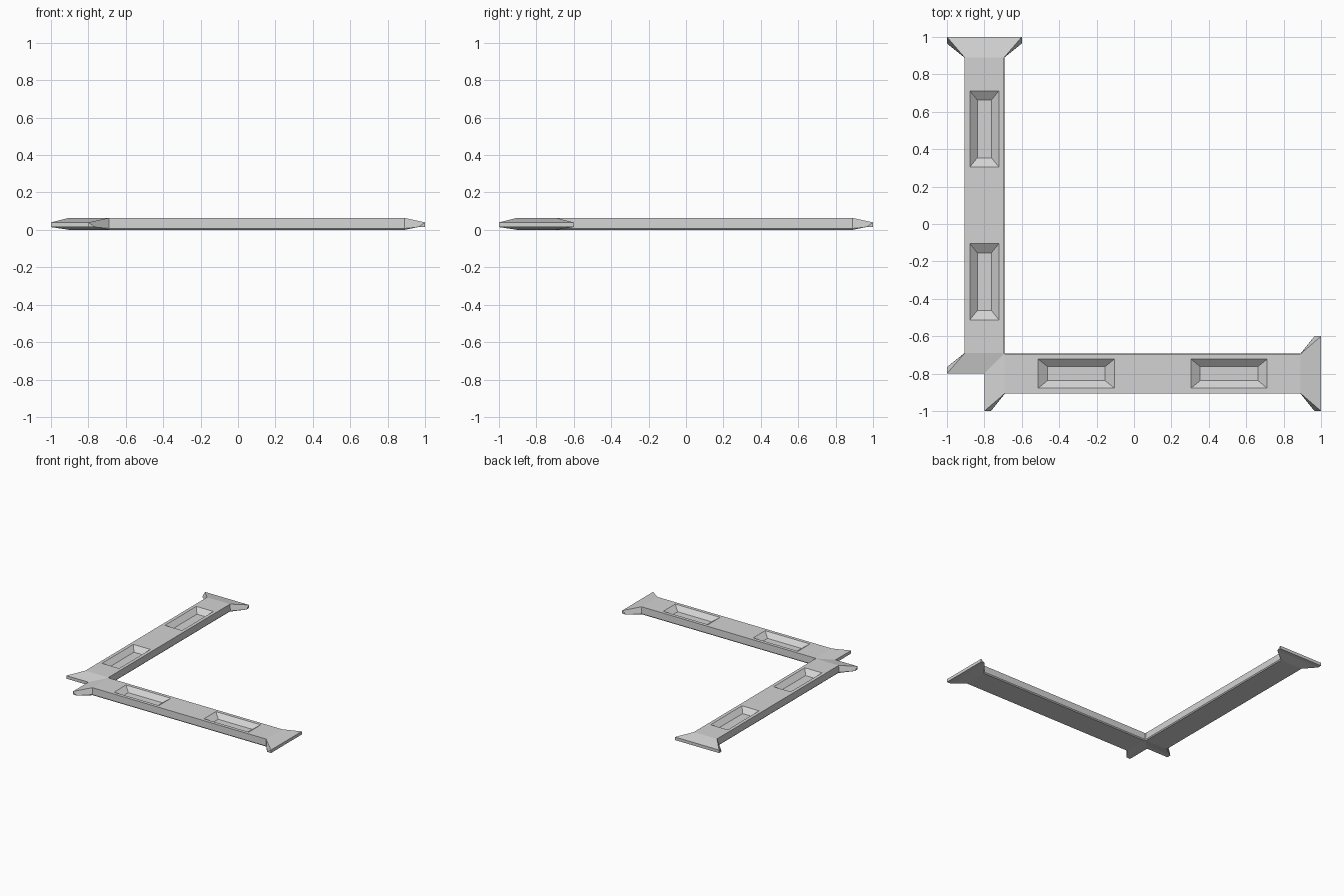
import bpy
import bmesh
import math

default = bpy.data.objects.get("Cube")
if default:
    bpy.data.objects.remove(default, do_unlink=True)

# One plain grey for everything
grey = bpy.data.materials.new("plain_grey")
grey.use_nodes = True
colour = (0.65, 0.65, 0.65, 1)
grey.diffuse_color = colour
grey.node_tree.nodes["Principled BSDF"].inputs["Base Color"].default_value = colour

# Bar dimensions
TOP, LIP = 0.064, 0.008
BODY, TIP = 0.79, 0.9          # half lengths of straight body and flared tip
FLARE = 0.2                    # half width of the tip
POCKET_DEPTH = 0.035
PROFILE = [(-0.107, LIP), (-0.105, TOP), (-0.0775, TOP), (0.0775, TOP),
           (0.105, TOP), (0.107, LIP), (0.1, 0), (-0.1, 0)]
STATIONS = [-BODY, -0.612, -0.205, 0.205, 0.612, BODY]


def add_pocket(bm, corners):
    """Sloped recess in a top panel."""
    mid_u = sum(c.co.x for c in corners) / 4
    floor = [bm.verts.new((mid_u + (c.co.x - mid_u) * 0.76, c.co.y * 0.49,
                           TOP - POCKET_DEPTH)) for c in corners]
    bm.faces.new(floor)
    for i in range(4):
        j = (i + 1) % 4
        bm.faces.new((corners[i], corners[j], floor[j], floor[i]))


def add_flare(bm, ring, side):
    """Thin, widened wedge closing one end of the bar."""
    s0, t0, t1, t2, t3, s1, b1, b0 = ring

    def pair(u, z):
        return [bm.verts.new((side * u, v, z)) for v in (-FLARE, FLARE)]

    top0, top1 = pair(TIP, 0.04)
    end0, end1 = pair(TIP, 0.015)
    heel0, heel1 = pair(TIP - 0.035, 0.015)
    for face in ((t0, t1, t2, t3, top1, top0), (top0, top1, end1, end0),
                 (end0, end1, heel1, heel0), (heel0, heel1, b1, b0),
                 (t0, s0, heel0, top0), (t3, s1, heel1, top1),
                 (s0, b0, heel0), (s1, b1, heel1),
                 (top0, heel0, end0), (top1, heel1, end1)):
        bm.faces.new(face)


def make_bar(name, location, angle):
    bm = bmesh.new()
    rings = [[bm.verts.new((u, v, z)) for v, z in PROFILE] for u in STATIONS]
    # Straight body with two pockets
    for k in range(len(rings) - 1):
        a, b = rings[k], rings[k + 1]
        for i in range(len(PROFILE)):
            j = (i + 1) % len(PROFILE)
            quad = (a[i], a[j], b[j], b[i])
            if i == 2 and k in (1, 3):
                add_pocket(bm, quad)
            else:
                bm.faces.new(quad)
    # Flared ends
    add_flare(bm, rings[0], -1)
    add_flare(bm, rings[-1], 1)
    bmesh.ops.recalc_face_normals(bm, faces=bm.faces[:])
    mesh = bpy.data.meshes.new(name)
    bm.to_mesh(mesh)
    bm.free()
    mesh.materials.append(grey)
    bar = bpy.data.objects.new(name, mesh)
    bar.location = location
    bar.rotation_euler.z = angle
    bpy.context.collection.objects.link(bar)


# Two bars crossing at the corner
make_bar("front_bar", (0.1, -0.8, 0), 0)
make_bar("right_bar", (-0.8, 0.1, 0), math.pi / 2)
